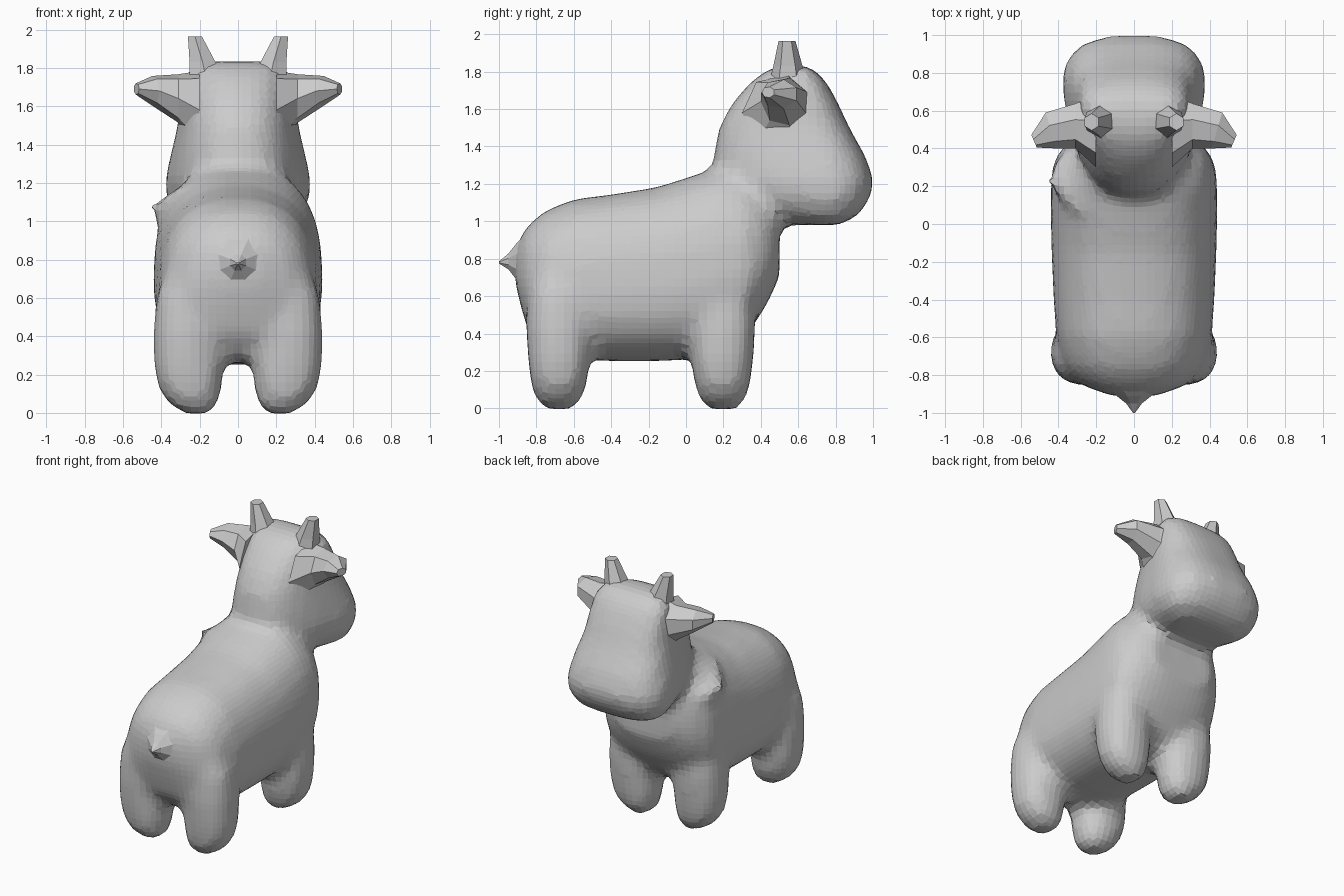
import bpy, bmesh, math
from mathutils import Vector

if "Cube" in bpy.data.objects:
    bpy.data.objects.remove(bpy.data.objects["Cube"])


def sign_pow(v, p):
    return math.copysign(abs(v) ** p, v)


def loft(bm, rings, n=24, power=2.3):
    """Skin superellipse rings given as (centre, half axis u, half axis v, taper)."""
    loops = []
    for c, u, v, taper in rings:
        c, u, v = Vector(c), Vector(u), Vector(v)
        loop = []
        for i in range(n):
            a = 2 * math.pi * (i + 0.5) / n
            s = sign_pow(math.cos(a), 2 / power)
            t = sign_pow(math.sin(a), 2 / power)
            loop.append(bm.verts.new(c + u * s * (1 + taper * t) + v * t))
        loops.append(loop)
    for a, b in zip(loops, loops[1:]):
        for i in range(n):
            j = (i + 1) % n
            bm.faces.new((a[i], a[j], b[j], b[i]))
    bm.faces.new(loops[0])
    bm.faces.new(loops[-1])


def finish(bm, name):
    bmesh.ops.recalc_face_normals(bm, faces=bm.faces)
    me = bpy.data.meshes.new(name)
    bm.to_mesh(me)
    bm.free()
    ob = bpy.data.objects.new(name, me)
    bpy.context.collection.objects.link(ob)
    return ob


body = bmesh.new()

# Torso: y, bottom, top, half width
torso = [(-.915, .68, .84, .09), (-.885, .55, .92, .20), (-.84, .40, .985, .30),
         (-.75, .29, 1.06, .375), (-.6, .26, 1.12, .41), (-.4, .25, 1.145, .425),
         (-.15, .25, 1.185, .435), (.05, .26, 1.25, .44), (.2, .29, 1.30, .44),
         (.32, .38, 1.26, .43), (.43, .55, 1.2, .36), (.50, .70, 1.1, .25)]
loft(body, [((0, y, (b + t) / 2), (w, 0, 0), (0, 0, (t - b) / 2), -.07)
            for y, b, t, w in torso], power=2.5)

# Head and neck: z, back, front, half width
head = [(.98, .55, .82, .22), (1.03, .40, .92, .31), (1.12, .24, .985, .355),
        (1.22, .16, 1.005, .36), (1.34, .145, .965, .335), (1.5, .175, .875, .30),
        (1.63, .245, .815, .285), (1.74, .34, .755, .27), (1.80, .42, .70, .24),
        (1.835, .50, .64, .19)]
loft(body, [((0, (b + f) / 2, z), (w, 0, 0), (0, (f - b) / 2, 0), .24)
            for z, b, f, w in head], power=2.7)

# Four legs: z, x centre, half x, half y
leg = [(-.005, .21, .06, .08), (.04, .23, .125, .12), (.12, .25, .165, .15),
       (.25, .258, .184, .166), (.42, .26, .185, .178), (.6, .25, .18, .172),
       (.8, .22, .14, .13)]
for side in (-1, 1):
    for cy in (-.68, .195):
        loft(body, [((side * x, cy, z), (hx, 0, 0), (0, hy, 0), 0)
                    for z, x, hx, hy in leg], n=16)

# Skin fold on one shoulder, fused into the body
fold = [(-.24, .06, 1.17, .04), (-.32, .13, 1.10, .055), (-.385, .22, 1.055, .055),
        (-.37, .32, 1.02, .05), (-.28, .42, .98, .04)]
loft(body, [((x, y, z), (r * 1.4, 0, -r * .3), (0, r * .3, r), 0)
            for x, y, z, r in fold], n=8, power=2)

# Fuse into one soft faceted skin
ob = finish(body, "body")
m = ob.modifiers.new("fuse", 'REMESH')
m.mode = 'VOXEL'
m.voxel_size = .045
m = ob.modifiers.new("soften", 'SMOOTH')
m.factor = .5
m.iterations = 4

# Tail stub, a low broad cone
bm = bmesh.new()
loft(bm, [((0, -.83, .78), (.23, 0, 0), (0, 0, .20), 0),
          ((0, -.91, .785), (.10, 0, 0), (0, 0, .10), 0),
          ((0, -.95, .785), (.045, 0, 0), (0, 0, .045), 0),
          ((0, -1.0, .78), (.006, 0, 0), (0, 0, .006), 0)], n=8, power=2)
finish(bm, "tail")

for side, label in ((-1, "left"), (1, "right")):
    # Ear: broad base flaring out of the head, blunt tip swept back
    bm = bmesh.new()
    loft(bm, [((side * .20, .50, 1.58), (0, .20, 0), (0, 0, .21), 0),
              ((side * .31, .525, 1.64), (0, .125, 0), (0, 0, .13), 0),
              ((side * .44, .50, 1.68), (side * .03, .10, 0), (0, 0, .08), 0),
              ((side * .53, .44, 1.69), (side * .015, .035, 0), (0, 0, .03), 0)],
         n=7, power=2)
    finish(bm, label + "_ear")

    # Horn
    bm = bmesh.new()
    loft(bm, [((side * .165, .545, 1.74), (.10, 0, 0), (0, .10, 0), 0),
              ((side * .185, .545, 1.83), (.078, 0, 0), (0, .078, 0), 0),
              ((side * .225, .54, 1.965), (.042, 0, 0), (0, .045, 0), 0)],
         n=6, power=2)
    finish(bm, label + "_horn")
